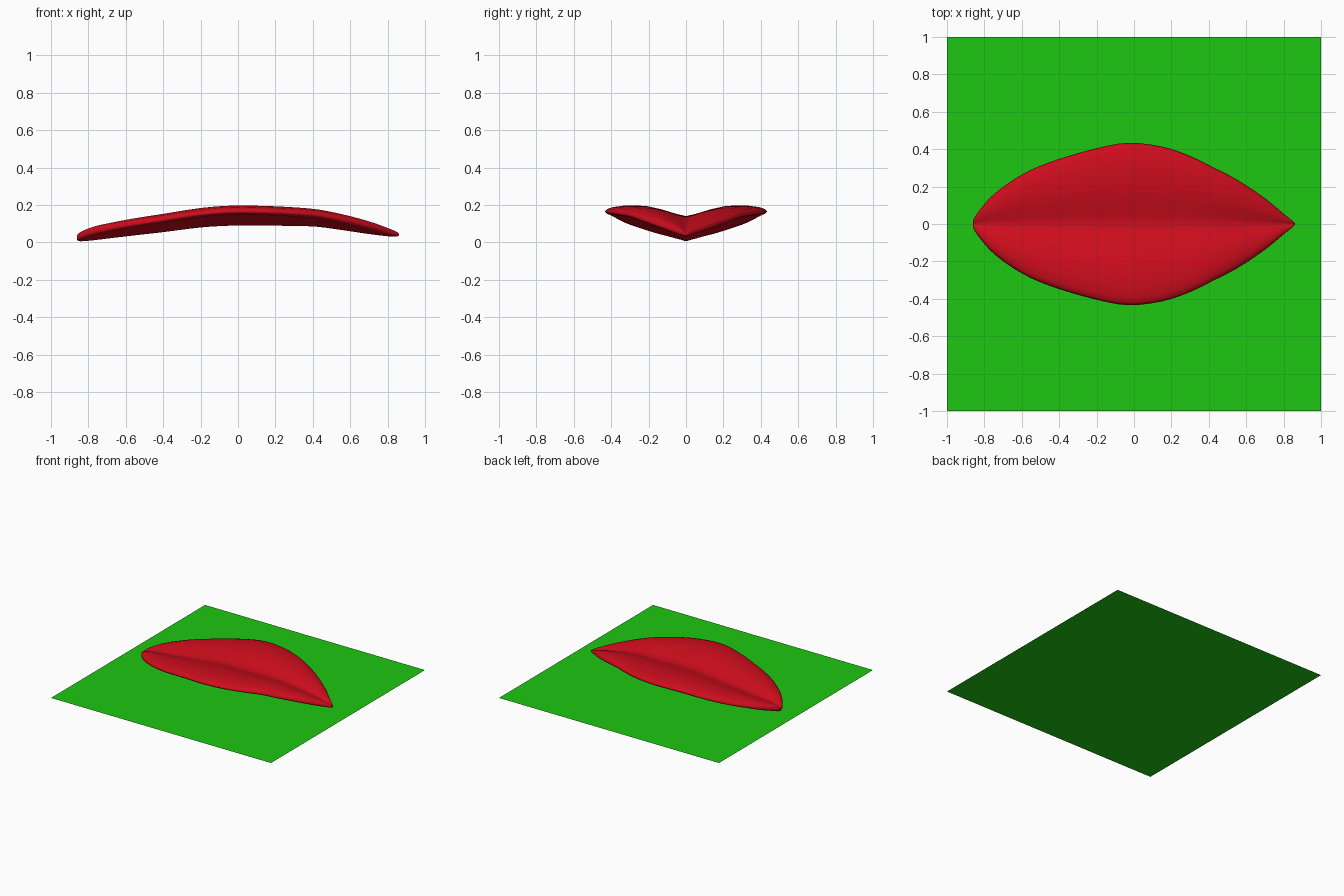
import bpy, bmesh, math

if "Cube" in bpy.data.objects:
    bpy.data.objects.remove(bpy.data.objects["Cube"])

def material(name, color):
    m = bpy.data.materials.new(name)
    m.diffuse_color = color
    m.use_nodes = True
    m.node_tree.nodes["Principled BSDF"].inputs["Base Color"].default_value = m.diffuse_color
    return m

# Flat green base sheet
bpy.ops.mesh.primitive_plane_add(size=2)
base = bpy.context.object
base.name = "ground_sheet"
base.data.materials.append(material("green", (0.013, 0.57, 0.006, 1)))

# Leaf stations: x, half width, midrib underside z, thickness
STATIONS = [(-0.86, 0.02, 0.012, 0.022), (-0.84, 0.055, 0.006, 0.04),
            (-0.77, 0.14, 0.012, 0.05), (-0.67, 0.22, 0.024, 0.05),
            (-0.55, 0.29, 0.038, 0.05), (-0.40, 0.348, 0.055, 0.05),
            (-0.20, 0.405, 0.08, 0.05), (-0.03, 0.434, 0.09, 0.05),
            (0.15, 0.414, 0.09, 0.05), (0.30, 0.364, 0.088, 0.05),
            (0.42, 0.305, 0.084, 0.05), (0.55, 0.238, 0.067, 0.05),
            (0.70, 0.138, 0.045, 0.045), (0.80, 0.055, 0.033, 0.033),
            (0.845, 0.02, 0.032, 0.022), (0.86, 0.006, 0.036, 0.01)]

# Half section, rib top to rib underside: fraction of width, rise, depth in thicknesses
HALF = [(0, 0.0, 0), (0.12, 0.012, 0), (0.3, 0.036, 0), (0.5, 0.055, 0),
        (0.75, 0.057, 0), (0.9, 0.051, 0.05), (0.97, 0.049, 0.2), (1.0, 0.049, 0.45),
        (0.98, 0.049, 0.68), (0.9, 0.049, 0.83), (0.7, 0.049, 0.95),
        (0.45, 0.042, 1), (0.2, 0.018, 1), (0, 0.0, 1)]
SECTION = HALF + [(-s, r, d) for s, r, d in HALF[-2:0:-1]]

def catmull(a, b, c, d, t):
    return [0.5 * (2*q + (r - p)*t + (2*p - 5*q + 4*r - s)*t*t + (3*q - p - 3*r + s)*t**3)
            for p, q, r, s in zip(a, b, c, d)]

# Loft the V-shaped section along the arched midrib
n, path = len(STATIONS), []
for i in range(n - 1):
    a, d = STATIONS[max(i - 1, 0)], STATIONS[min(i + 2, n - 1)]
    path += [catmull(a, STATIONS[i], STATIONS[i + 1], d, k / 3) for k in range(3)]
path.append(STATIONS[-1])

bm = bmesh.new()
rings = []
for x, w, z, th in path:
    lift = (max(w, 0.001) / 0.434) ** 0.8
    rings.append([bm.verts.new((x, s * w, z + th * (1 - d) + r * lift))
                  for s, r, d in SECTION])
m = len(SECTION)
for r0, r1 in zip(rings, rings[1:]):
    for j in range(m):
        bm.faces.new((r0[j], r0[(j + 1) % m], r1[(j + 1) % m], r1[j]))
for end in (rings[0], rings[-1]):
    bm.faces.new(end)
bmesh.ops.recalc_face_normals(bm, faces=bm.faces)
mesh = bpy.data.meshes.new("leaf")
bm.to_mesh(mesh)
bm.free()
leaf = bpy.data.objects.new("leaf", mesh)
bpy.context.collection.objects.link(leaf)
mesh.materials.append(material("red", (0.62, 0.004, 0.012, 1)))
mesh.shade_smooth()
